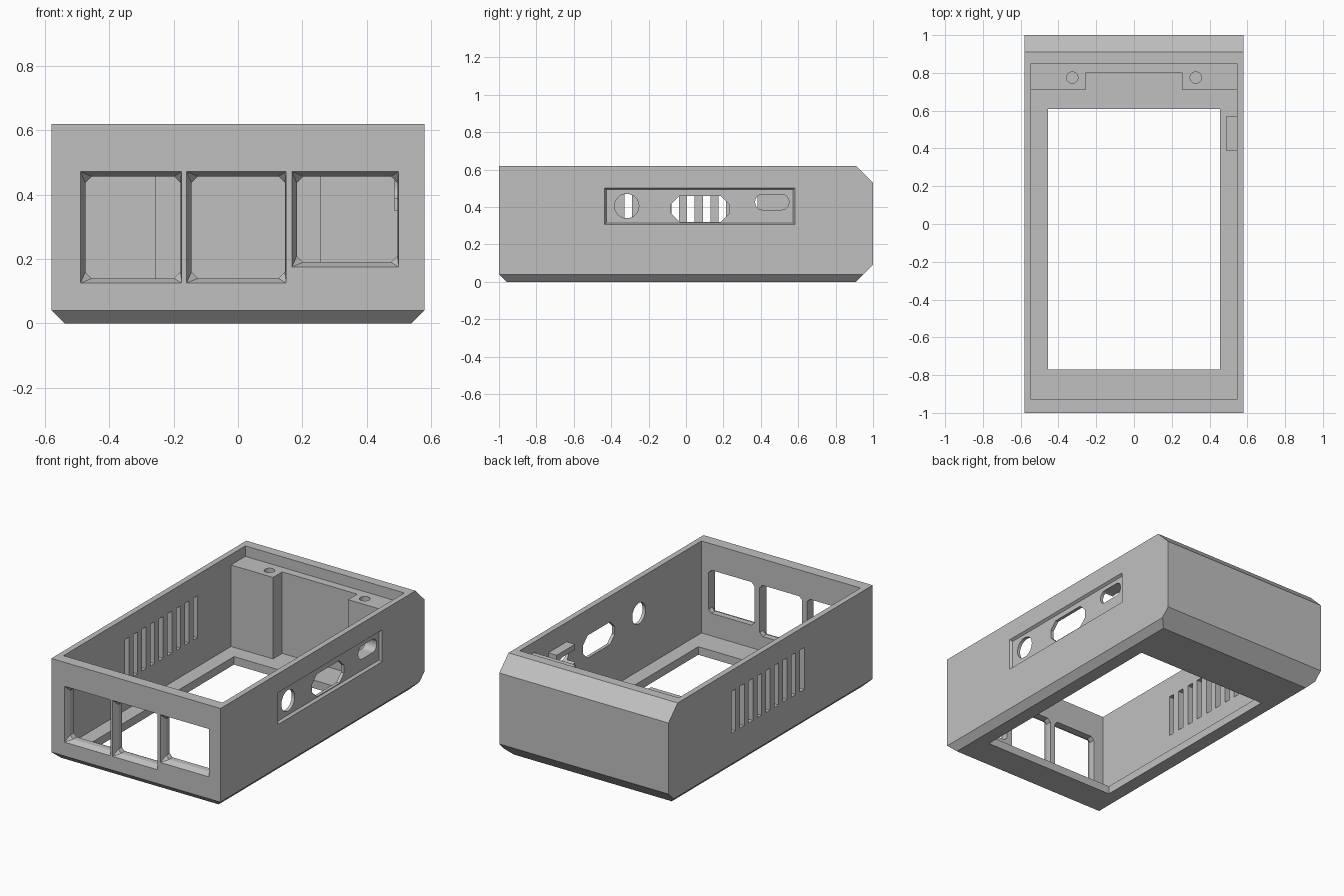
import bpy, bmesh, math
from mathutils import Vector

cube = bpy.data.objects.get("Cube")
if cube:
    bpy.data.objects.remove(cube, do_unlink=True)

grey = bpy.data.materials.new("plain grey")
grey.use_nodes = True
grey.diffuse_color = (0.53, 0.53, 0.53, 1)
grey.node_tree.nodes["Principled BSDF"].inputs["Base Color"].default_value = (0.53, 0.53, 0.53, 1)


def hull(name, points):
    """Convex solid around a set of points."""
    bm = bmesh.new()
    for p in points:
        bm.verts.new(p)
    res = bmesh.ops.convex_hull(bm, input=bm.verts[:])
    loose = {g for g in res["geom_interior"] + res["geom_unused"] if isinstance(g, bmesh.types.BMVert)}
    bmesh.ops.delete(bm, geom=list(loose), context="VERTS")
    bmesh.ops.dissolve_limit(bm, angle_limit=0.01, verts=bm.verts[:], edges=bm.edges[:])
    bmesh.ops.recalc_face_normals(bm, faces=bm.faces[:])
    mesh = bpy.data.meshes.new(name)
    bm.to_mesh(mesh)
    bm.free()
    mesh.materials.append(grey)
    ob = bpy.data.objects.new(name, mesh)
    bpy.context.scene.collection.objects.link(ob)
    return ob


def place(axis, t, u, v):
    """Profile point (u, v) at distance t along an axis."""
    return {"x": (t, u, v), "y": (u, t, v), "z": (u, v, t)}[axis]


def prism(name, axis, a, b, profile, end_profile=None):
    pts = [place(axis, a, *p) for p in profile]
    return hull(name, pts + [place(axis, b, *p) for p in (end_profile or profile)])


def rect(u0, u1, v0, v1):
    return [(u0, v0), (u1, v0), (u1, v1), (u0, v1)]


def chamfered(u0, u1, v0, v1, c):
    return [(u0 + c, v0), (u1 - c, v0), (u1, v0 + c), (u1, v1 - c),
            (u1 - c, v1), (u0 + c, v1), (u0, v1 - c), (u0, v0 + c)]


def rounded(u0, u1, v0, v1, r, n=6):
    pts = []
    for i, (cu, cv) in enumerate(rect(u0 + r, u1 - r, v0 + r, v1 - r)):
        for k in range(n + 1):
            a = math.pi + (i + k / n) * math.pi / 2
            pts.append((cu + r * math.cos(a), cv + r * math.sin(a)))
    return pts


def circle(u, v, r, n=32):
    return [(u + r * math.cos(2 * math.pi * k / n), v + r * math.sin(2 * math.pi * k / n)) for k in range(n)]


def combine(target, tool, operation="DIFFERENCE"):
    mod = target.modifiers.new("cut", "BOOLEAN")
    mod.operation, mod.solver, mod.object = operation, "EXACT", tool
    deps = bpy.context.evaluated_depsgraph_get()
    mesh = bpy.data.meshes.new_from_object(target.evaluated_get(deps))
    target.modifiers.clear()
    target.data = mesh
    bpy.data.objects.remove(tool, do_unlink=True)


# Outer shell: side profile crossed with front profile gives all the chamfers
H, W = 0.62, 0.58
case = prism("case", "x", -W, W, [(-1, H), (-1, 0.04), (-0.96, 0), (0.91, 0),
                                  (1, 0.09), (1, 0.53), (0.91, H)])
combine(case, prism("front_outline", "y", -1.2, 1.2,
                    [(-W, 0.7), (-W, 0.04), (-W + 0.04, 0), (W - 0.04, 0), (W, 0.04), (W, 0.7)]), "INTERSECT")

# Cavity and floor opening
FLOOR = 0.05
combine(case, prism("cavity", "z", FLOOR, 0.8, rect(-0.545, 0.545, -0.93, 0.85)))
combine(case, prism("floor_opening", "z", -0.1, 0.2, rect(-0.455, 0.455, -0.77, 0.61)))

# Back ledge and corner screw posts
TOP = 0.555
combine(case, prism("back_ledge", "z", 0.03, TOP, rect(-0.56, 0.56, 0.8, 0.87)), "UNION")
for s in (-1, 1):
    combine(case, prism("screw_post", "z", 0.03, TOP,
                        rect(min(s * 0.257, s * 0.56), max(s * 0.257, s * 0.56), 0.71, 0.87)), "UNION")
    combine(case, prism("screw_hole", "z", 0.25, 0.6, circle(s * 0.327, 0.775, 0.03)))

# Collar behind the small oval port
combine(case, prism("port_collar", "x", 0.487, 0.56, rect(0.39, 0.57, 0.35, 0.5)), "UNION")

# Three front windows with flared mouths
for x0, x1, z0 in ((-0.49, -0.175, 0.125), (-0.16, 0.15, 0.125), (0.168, 0.5, 0.175)):
    neck = chamfered(x0 + 0.015, x1 - 0.004, z0 + 0.015, 0.457, 0.02)
    combine(case, prism("window_flare", "y", -1.0005, -0.965, rect(x0, x1, z0, 0.472), neck))
    combine(case, prism("window_neck", "y", -0.97, -0.9, neck))

# Recessed port panel with sloped edges
combine(case, prism("port_panel", "x", 0.5805, 0.565,
                    rect(-0.435, 0.583, 0.305, 0.503), rect(-0.425, 0.573, 0.315, 0.493)))

# Round, wide and oval ports
for outline in (circle(-0.317, 0.405, 0.065),
                chamfered(-0.08, 0.23, 0.32, 0.46, 0.045),
                rounded(0.37, 0.55, 0.385, 0.467, 0.038)):
    combine(case, prism("port", "x", 0.45, 0.7, outline))

# Row of vent slots
for i in range(9):
    y = -0.31 + i * 0.084
    combine(case, prism("vent_slot", "x", -0.7, -0.5, rect(y - 0.02, y + 0.02, 0.23, 0.49)))

# Flat shading, single colour
case.data.name = "case"
if not case.data.materials:
    case.data.materials.append(grey)
for p in case.data.polygons:
    p.use_smooth = False
    p.material_index = 0
